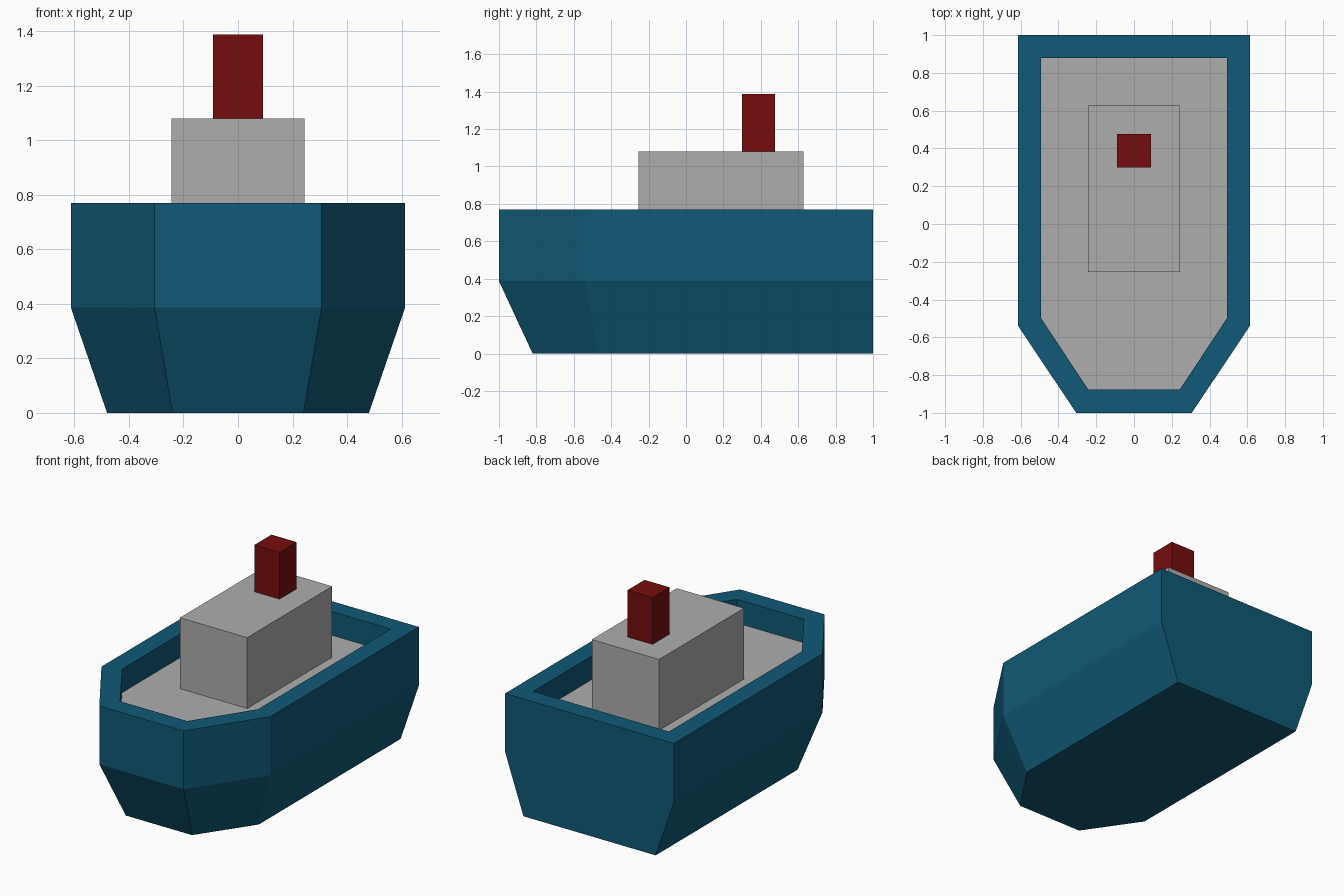
import bpy, bmesh

if "Cube" in bpy.data.objects:
    bpy.data.objects.remove(bpy.data.objects["Cube"])


def material(name, rgb):
    m = bpy.data.materials.new(name)
    m.diffuse_color = (*rgb, 1.0)
    m.use_nodes = True
    m.node_tree.nodes["Principled BSDF"].inputs["Base Color"].default_value = m.diffuse_color
    return m


BLUE = material("hull blue", (0.005, 0.10, 0.18))
GREY = material("deck grey", (0.42, 0.42, 0.42))
RED = material("funnel red", (0.18, 0.004, 0.004))


def finish(name, bm, mats):
    bmesh.ops.recalc_face_normals(bm, faces=bm.faces[:])
    me = bpy.data.meshes.new(name)
    bm.to_mesh(me)
    bm.free()
    for m in mats:
        me.materials.append(m)
    ob = bpy.data.objects.new(name, me)
    bpy.context.collection.objects.link(ob)
    return ob


def box(name, x, y, z, mat):
    """Box from (min, max) ranges."""
    bm = bmesh.new()
    bmesh.ops.create_cube(bm, size=1)
    for v in bm.verts:
        v.co = [lo + (c + 0.5) * (hi - lo) for c, (lo, hi) in zip(v.co, (x, y, z))]
    return finish(name, bm, [mat])


def outline(half, bow_half, stern, shoulder, bow, z):
    """Boat-shaped six-sided ring, mirrored across x."""
    side = [(half, stern), (half, shoulder), (bow_half, bow)]
    return [(x, y, z) for x, y in side] + [(-x, y, z) for x, y in reversed(side)]


# Hull: rings lofted up the outside, over the rim and down to the deck
rings = [
    outline(0.48, 0.24, 1.0, -0.47, -0.82, 0.0),
    outline(0.613, 0.306, 1.0, -0.54, -1.0, 0.387),
    outline(0.613, 0.306, 1.0, -0.54, -1.0, 0.77),
    outline(0.493, 0.243, 0.88, -0.497, -0.875, 0.77),
    outline(0.493, 0.243, 0.88, -0.497, -0.875, 0.615),
]
bm = bmesh.new()
loops = [[bm.verts.new(p) for p in ring] for ring in rings]
for a, b in zip(loops, loops[1:]):
    for i in range(6):
        j = (i + 1) % 6
        bm.faces.new((a[i], a[j], b[j], b[i]))
bm.faces.new(loops[0])
deck = bm.faces.new(loops[-1])
deck.material_index = 1  # grey deck floor
finish("hull", bm, [BLUE, GREY])

# Cabin and funnel
box("cabin", (-0.244, 0.244), (-0.253, 0.628), (0.615, 1.08), GREY)
box("funnel", (-0.091, 0.091), (0.3, 0.477), (1.08, 1.387), RED)
